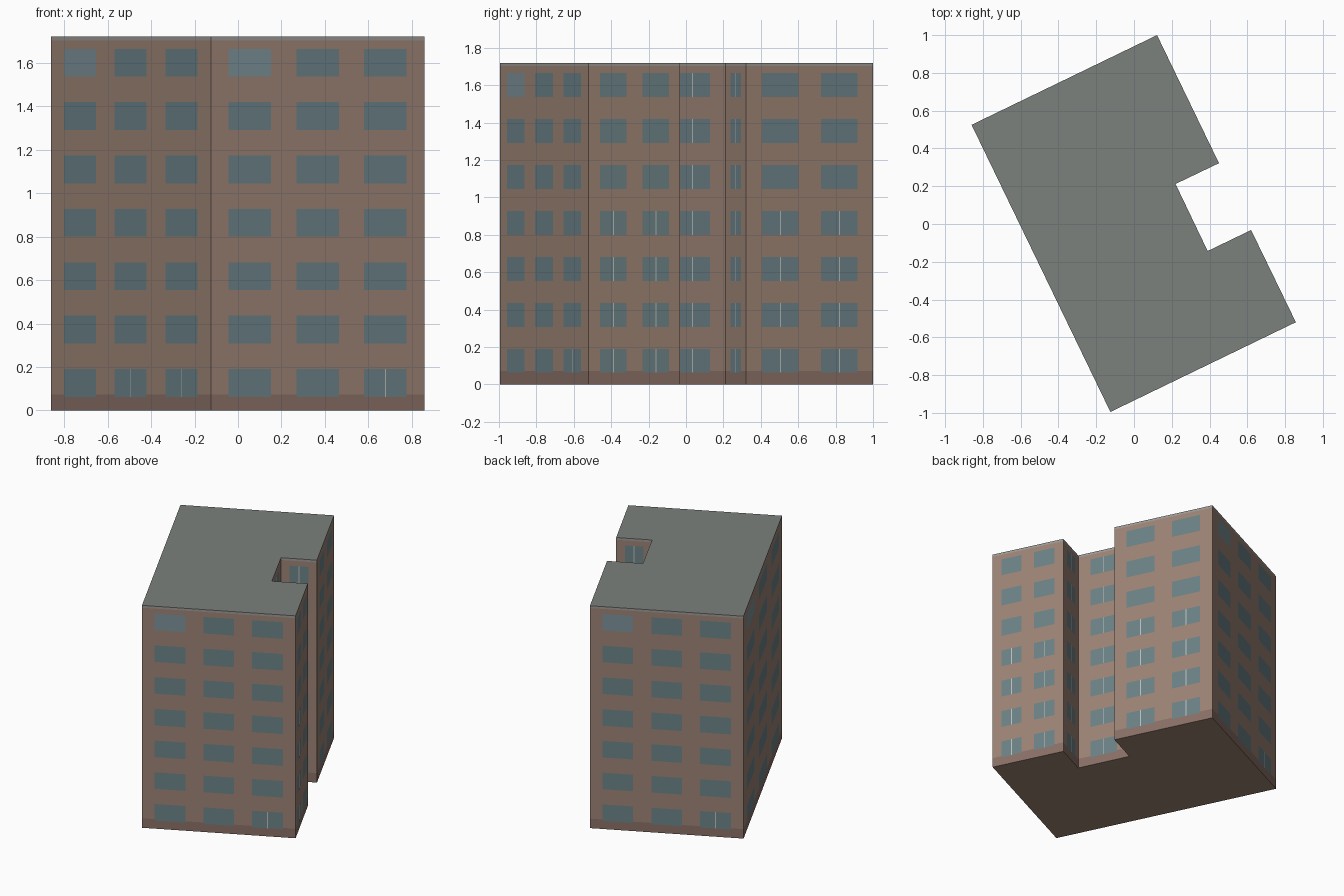
import bpy
from mathutils import Vector

if "Cube" in bpy.data.objects:
    bpy.data.objects.remove(bpy.data.objects["Cube"])

# Footprint, counter-clockwise seen from above, starting at the left corner
FOOT = [(-0.86, 0.525), (-0.125, -0.995), (0.857, -0.52), (0.62, -0.032),
        (0.39, -0.143), (0.22, 0.212), (0.45, 0.322), (0.122, 1.0)]
PLINTH_TOP, WALL_TOP, TOP = 0.073, 1.702, 1.72

# Window columns along each wall: (centres, width) as fractions of its length
THREE = ((0.182, 0.5, 0.817), 0.2)
TWO = ((0.268, 0.732), 0.29)
ONE = ((0.5,), 0.52)
WALLS = [("left", THREE), ("front", THREE), ("right_front", TWO),
         ("recess_front", ONE), ("recess_inner", ONE), ("recess_back", ONE),
         ("right_back", TWO), ("back", THREE)]
FLOORS, SILL, PITCH, WIN_H = 7, 0.063, 0.2455, 0.128


def material(name, rgb):
    m = bpy.data.materials.new(name)
    m.diffuse_color = (*rgb, 1)
    m.use_nodes = True
    m.node_tree.nodes["Principled BSDF"].inputs["Base Color"].default_value = m.diffuse_color
    return m


BRICK = material("brick", (0.33, 0.225, 0.175))
BASE = material("plinth_brown", (0.25, 0.16, 0.13))
STONE = material("coping_grey", (0.33, 0.31, 0.29))
ROOF = material("roof_grey", (0.2, 0.22, 0.205))
GLASS = material("glass", (0.147, 0.222, 0.24))
PALE = material("pale_glass", (0.2, 0.28, 0.31))
FRAME = material("frame_grey", (0.5, 0.52, 0.5))


def mesh_object(name, verts, faces, mats, indices=None):
    me = bpy.data.meshes.new(name)
    me.from_pydata(verts, [], faces)
    for m in mats:
        me.materials.append(m)
    if indices:
        me.polygons.foreach_set("material_index", indices)
    me.update()
    ob = bpy.data.objects.new(name, me)
    bpy.context.collection.objects.link(ob)
    return ob


def band(name, z0, z1, mat, bottom=None, top=None):
    """Ring of walls over the footprint, with optional caps."""
    n = len(FOOT)
    verts = [(x, y, z) for z in (z0, z1) for x, y in FOOT]
    faces = [(i, (i + 1) % n, n + (i + 1) % n, n + i) for i in range(n)]
    mats, idx = [mat], [0] * n
    if bottom:
        faces.append(tuple(reversed(range(n))))
        mats.append(bottom)
        idx.append(len(mats) - 1)
    if top:
        faces.append(tuple(range(n, 2 * n)))
        mats.append(top)
        idx.append(len(mats) - 1)
    mesh_object(name, verts, faces, mats, idx)


# Building shell
band("plinth", 0, PLINTH_TOP, BASE, bottom=BRICK)
band("brick_walls", PLINTH_TOP, WALL_TOP, BRICK)
band("coping_and_roof", WALL_TOP, TOP, STONE, top=ROOF)


def has_mullion(wall, floor, col):
    if wall.startswith("recess"):
        return True
    if wall.startswith("right"):
        return floor < 4
    return floor == 0 and (col == 2 or (wall == "left" and col == 1))


# Windows, one object per wall, lying almost flush on the brick
for k, (wall, (centres, width)) in enumerate(WALLS):
    a = Vector((*FOOT[k], 0))
    b = Vector((*FOOT[(k + 1) % len(FOOT)], 0))
    along = (b - a).normalized()
    length = (b - a).length
    out = Vector((along.y, -along.x, 0))
    verts, faces, idx = [], [], []

    def panel(s, w, z, off, mat):
        n = len(verts)
        for ds, dz in ((-0.5, 0), (0.5, 0), (0.5, WIN_H), (-0.5, WIN_H)):
            p = a + along * (s + ds * w) + out * off
            verts.append((p.x, p.y, z + dz))
        faces.append((n, n + 1, n + 2, n + 3))
        idx.append(mat)

    for f in range(FLOORS):
        z = SILL + f * PITCH
        for c, t in enumerate(centres):
            pale = len(centres) == 3 and f == FLOORS - 1 and c == 0
            panel(t * length, width * length, z, 0.0015, 1 if pale else 0)
            if has_mullion(wall, f, c):
                panel(t * length, 0.006, z, 0.0025, 2)
    mesh_object(wall + "_windows", verts, faces, [GLASS, PALE, FRAME], idx)
